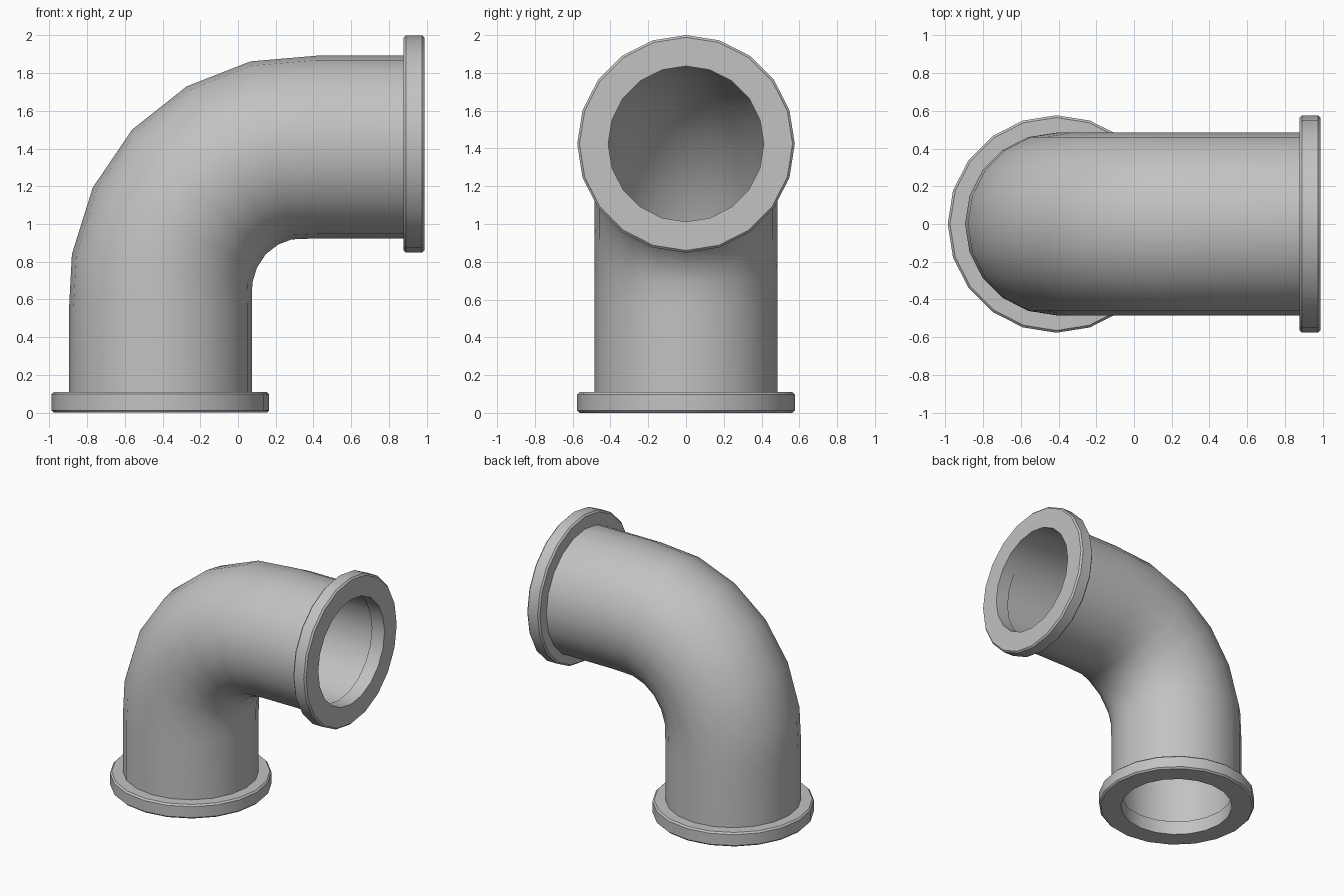
import bpy
import bmesh
from math import sin, cos, pi, radians
from mathutils import Vector

SIDES = 20
PIPE_OUTER, PIPE_INNER = 0.484, 0.43
FLANGE_OUTER, FLANGE_INNER = 0.576, 0.412
THICK, CHAMFER = 0.11, 0.012

cube = bpy.data.objects.get("Cube")
if cube:
    bpy.data.objects.remove(cube, do_unlink=True)

grey = bpy.data.materials.new("pipe grey")
grey.use_nodes = True
grey.diffuse_color = (0.54, 0.54, 0.54, 1)
grey.node_tree.nodes["Principled BSDF"].inputs["Base Color"].default_value = grey.diffuse_color


def loft(name, rings):
    """Join rings of (x, z, tilt in degrees, radius) into a closed hollow body."""
    bm = bmesh.new()
    loops = []
    for x, z, tilt, radius in rings:
        a = radians(tilt)
        out = Vector((-cos(a), 0, sin(a)))
        side = Vector((0, 1, 0))
        centre = Vector((x, 0, z))
        angles = [2 * pi * i / SIDES for i in range(SIDES)]
        loops.append([bm.verts.new(centre + radius * (out * cos(t) + side * sin(t)))
                      for t in angles])
    for k, ring in enumerate(loops):
        nxt = loops[(k + 1) % len(loops)]
        for i in range(SIDES):
            j = (i + 1) % SIDES
            bm.faces.new((ring[i], ring[j], nxt[j], nxt[i]))
    bmesh.ops.recalc_face_normals(bm, faces=bm.faces[:])
    mesh = bpy.data.meshes.new(name)
    bm.to_mesh(mesh)
    bm.free()
    mesh.materials.append(grey)
    obj = bpy.data.objects.new(name, mesh)
    bpy.context.collection.objects.link(obj)
    bpy.ops.object.select_all(action='DESELECT')
    obj.select_set(True)
    bpy.context.view_layer.objects.active = obj
    bpy.ops.object.shade_smooth_by_angle(angle=radians(35))
    return obj


def flange(name, x, z, tilt):
    """Chamfered ring starting at (x, z) and growing along its tilted axis."""
    a = radians(tilt)
    profile = [(0, FLANGE_INNER), (0, FLANGE_OUTER - CHAMFER), (CHAMFER, FLANGE_OUTER),
               (THICK - CHAMFER, FLANGE_OUTER), (THICK, FLANGE_OUTER - CHAMFER),
               (THICK, FLANGE_INNER)]
    return loft(name, [(x + d * sin(a), z + d * cos(a), tilt, r) for d, r in profile])


# Elbow pipe: centre line as (x, z, tilt), swept outside and back along the inside
path = [(-0.411, 0.06, 0), (-0.411, 0.56, 0), (-0.402, 0.765, 9), (-0.335, 0.98, 26),
        (-0.207, 1.17, 43), (-0.03, 1.31, 60), (0.175, 1.39, 77), (0.42, 1.408, 90),
        (0.93, 1.408, 90)]
loft("elbow_pipe", [(*p, PIPE_OUTER) for p in path] + [(*p, PIPE_INNER) for p in reversed(path)])

# End flanges
flange("bottom_flange", -0.411, 0.0, 0)
flange("side_flange", 0.877, 1.424, 90)
